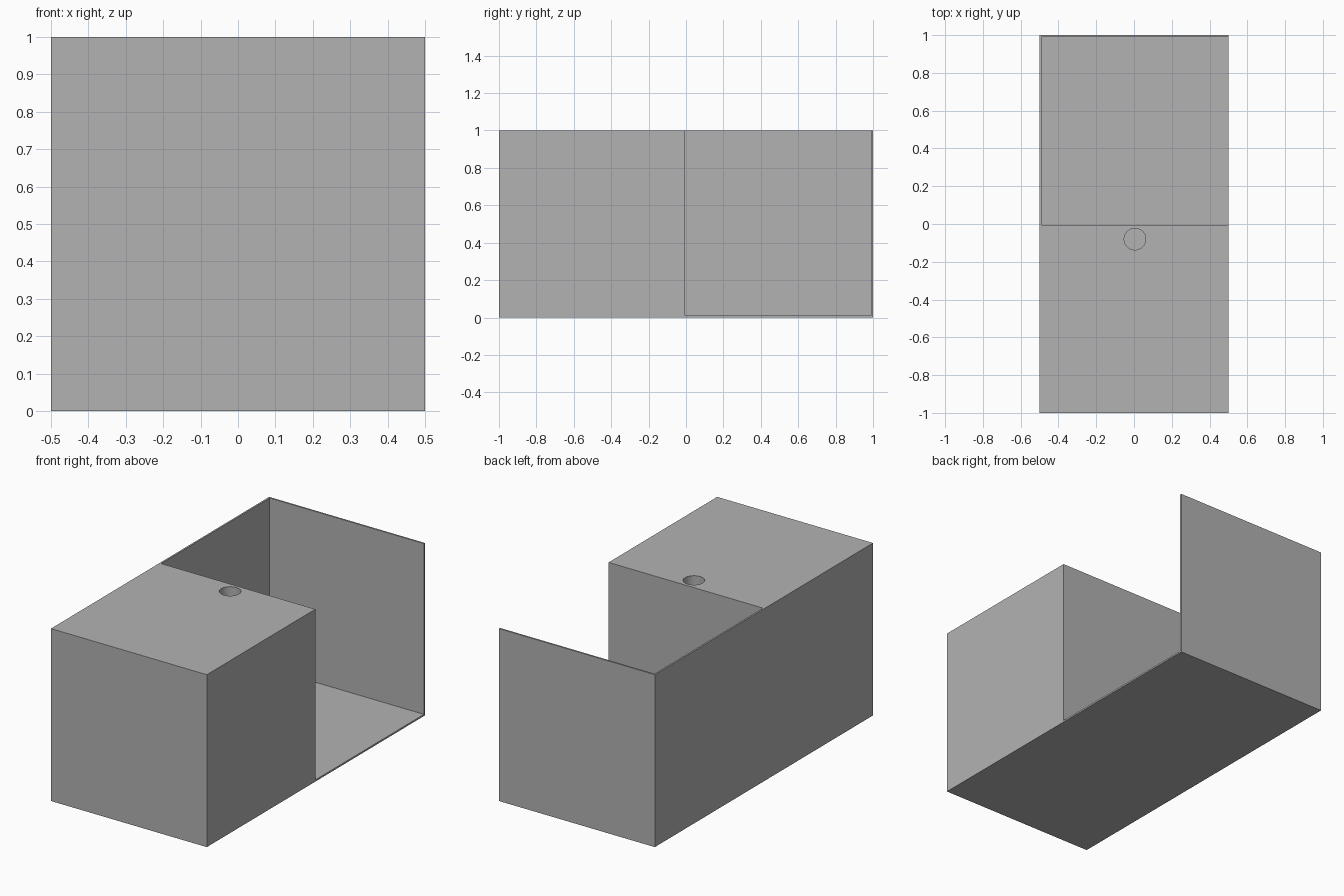
import bpy
import math

default_cube = bpy.data.objects.get("Cube")
if default_cube:
    bpy.data.objects.remove(default_cube, do_unlink=True)

WALL = 0.01      # panel thickness
BLOCK_BACK = -0.005
HOLE_DEPTH = 0.5


def add_box(name, low, high):
    centre = [(a + b) / 2 for a, b in zip(low, high)]
    bpy.ops.mesh.primitive_cube_add(size=1, location=centre)
    box = bpy.context.object
    box.name = name
    box.scale = [b - a for a, b in zip(low, high)]
    bpy.ops.object.transform_apply(location=True, rotation=False, scale=True)
    return box


def cut(target, cutter):
    cutter.hide_render = True
    mod = target.modifiers.new(cutter.name, 'BOOLEAN')
    mod.operation = 'DIFFERENCE'
    mod.solver = 'EXACT'
    mod.object = cutter
    bpy.context.view_layer.objects.active = target
    bpy.ops.object.modifier_apply(modifier=mod.name)
    bpy.data.objects.remove(cutter, do_unlink=True)


# Grey material
grey = bpy.data.materials.new("mid grey")
grey.use_nodes = True
colour = (0.448, 0.448, 0.448, 1)
grey.diffuse_color = colour
grey.node_tree.nodes["Principled BSDF"].inputs["Base Color"].default_value = colour

# Solid block with thin floor, side and back panels
body = add_box("block_with_panels", (-0.5, -1, 0), (0.5, 1, 1))

# Open bay behind the block
cut(body, add_box("bay_cutter", (-0.5 + WALL, BLOCK_BACK, WALL),
                  (0.6, 1 - WALL, 1.1)))

# Round hole in the top of the block
bpy.ops.mesh.primitive_cylinder_add(vertices=64, radius=0.057, depth=HOLE_DEPTH * 2,
                                    location=(WALL / 2, -0.08, 1))
hole = bpy.context.object
hole.name = "hole_cutter"
cut(body, hole)

# Finish: one colour, round hole wall, crisp edges
body.data.materials.clear()
body.data.materials.append(grey)
bpy.ops.object.select_all(action='DESELECT')
body.select_set(True)
bpy.context.view_layer.objects.active = body
bpy.ops.object.shade_smooth_by_angle(angle=math.radians(30))
